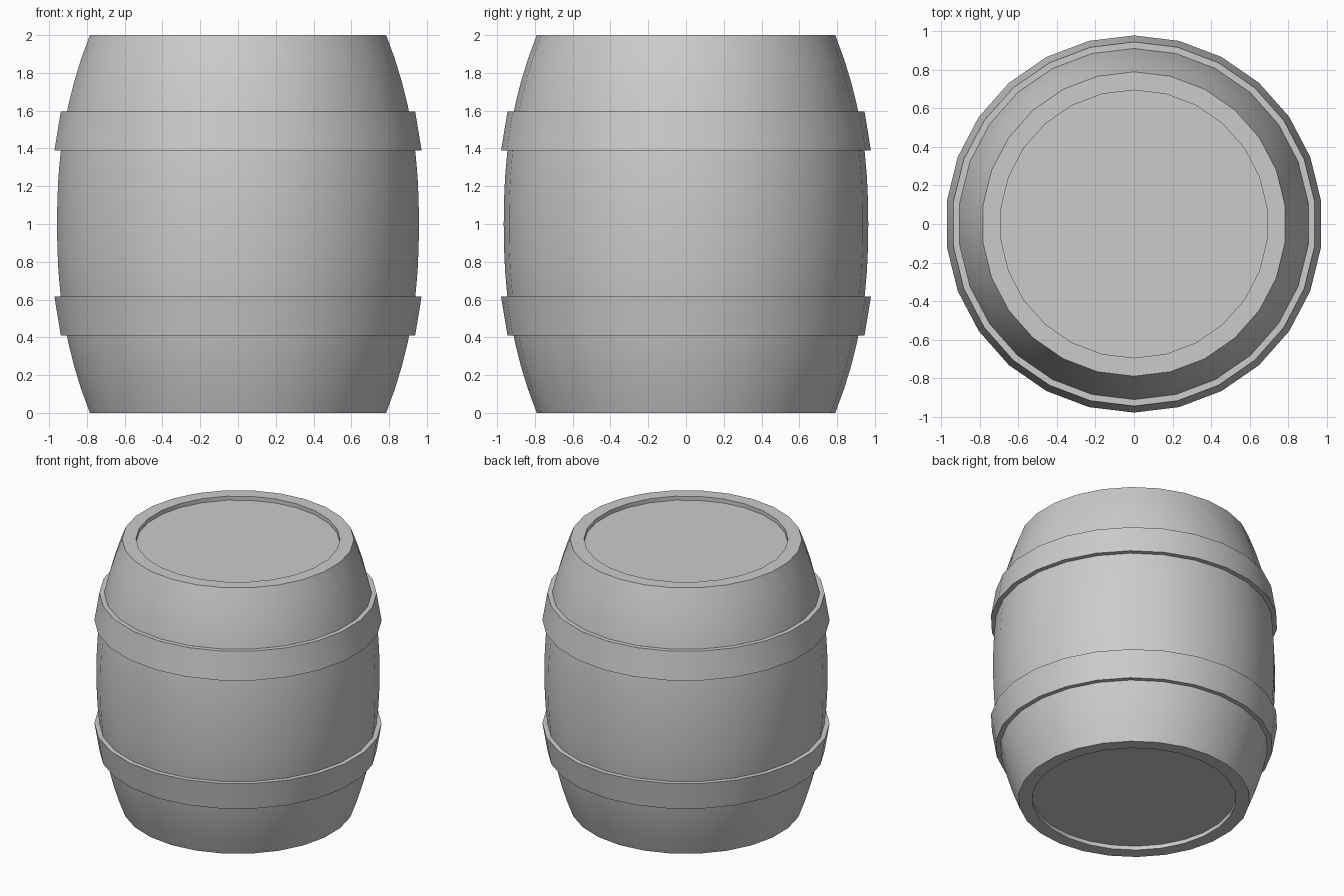
import bpy, bmesh
from math import pi, cos, sin

if "Cube" in bpy.data.objects:
    bpy.data.objects.remove(bpy.data.objects["Cube"])

SIDES = 26


def lathe(name, profile, closed=False):
    """Revolve (radius, z) points about z; open profiles are capped at both ends."""
    bm = bmesh.new()
    rings = []
    for r, z in profile:
        rings.append([bm.verts.new((r * cos(pi / 2 + 2 * pi * i / SIDES),
                                    r * sin(pi / 2 + 2 * pi * i / SIDES), z))
                      for i in range(SIDES)])
    pairs = list(zip(rings, rings[1:]))
    if closed:
        pairs.append((rings[-1], rings[0]))
    else:
        bm.faces.new(rings[0])
        bm.faces.new(rings[-1])
    for a, b in pairs:
        for i in range(SIDES):
            j = (i + 1) % SIDES
            bm.faces.new((a[i], a[j], b[j], b[i]))
    bmesh.ops.recalc_face_normals(bm, faces=bm.faces)
    mesh = bpy.data.meshes.new(name)
    bm.to_mesh(mesh)
    bm.free()
    ob = bpy.data.objects.new(name, mesh)
    bpy.context.collection.objects.link(ob)
    bpy.ops.object.select_all(action='DESELECT')
    ob.select_set(True)
    bpy.context.view_layer.objects.active = ob
    bpy.ops.object.shade_smooth_by_angle(angle=pi / 6)
    return ob


def bulge(z):
    return 0.965 - 0.175 * abs(z - 1) ** 2.3


# Barrel body: bulging wall with a shallow recessed head at each end
STEPS = 16
wall = [(bulge(2 * i / STEPS), 2 * i / STEPS) for i in range(STEPS + 1)]
lathe("barrel_body", [(0.695, 0.03), (0.695, 0)] + wall + [(0.695, 2), (0.695, 1.97)])

# Two tapered hoops, mirrored about mid height
hoop = [(0.945, 0.41), (0.979, 0.615), (0.93, 0.615), (0.895, 0.41)]
lathe("lower_hoop", hoop, closed=True)
lathe("upper_hoop", [(r, 2.005 - z) for r, z in hoop], closed=True)
